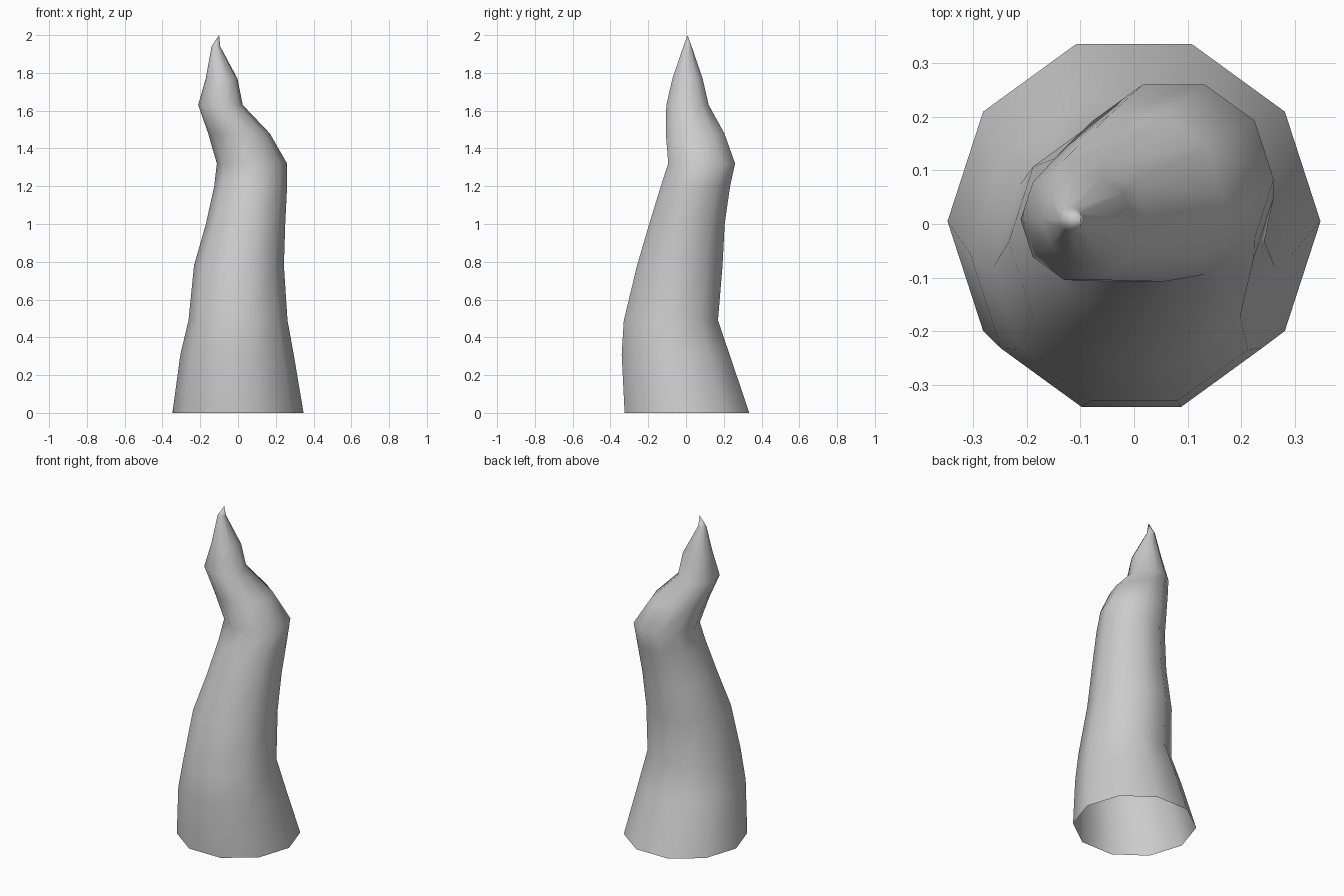
import bpy, bmesh
from math import cos, sin, tau

if "Cube" in bpy.data.objects:
    bpy.data.objects.remove(bpy.data.objects["Cube"])

SIDES = 10
# Horizontal rings along the bent spine: centre x, centre y, height, radius
rings = [
    (0.0, 0.005, 0.0, 0.347),
    (-0.005, -0.055, 0.31, 0.30),
    (0.0, -0.08, 0.49, 0.262),
    (0.005, -0.033, 0.78, 0.238),
    (0.04, 0.005, 1.0, 0.21),
    (0.067, 0.05, 1.2, 0.193),
    (0.074, 0.083, 1.32, 0.186),
    (0.005, 0.048, 1.48, 0.163),
    (-0.093, 0.008, 1.63, 0.118),
    (-0.087, 0.008, 1.77, 0.084),
    (-0.117, 0.008, 1.94, 0.023),
]

# Tapering horn, open at the base, closed to a point at the tip
bm = bmesh.new()
loops = [[bm.verts.new((x + r * cos(tau * i / SIDES), y + r * sin(tau * i / SIDES), z))
          for i in range(SIDES)] for x, y, z, r in rings]
for lo, hi in zip(loops, loops[1:]):
    for i in range(SIDES):
        j = (i + 1) % SIDES
        bm.faces.new((lo[i], lo[j], hi[j], hi[i]))
tip = bm.verts.new((-0.1, 0.008, 2.0))
for i in range(SIDES):
    bm.faces.new((loops[-1][i], loops[-1][(i + 1) % SIDES], tip))
for f in bm.faces:
    f.smooth = True

mesh = bpy.data.meshes.new("bent_horn")
bm.to_mesh(mesh)
bm.free()
bpy.context.collection.objects.link(bpy.data.objects.new("bent_horn", mesh))
